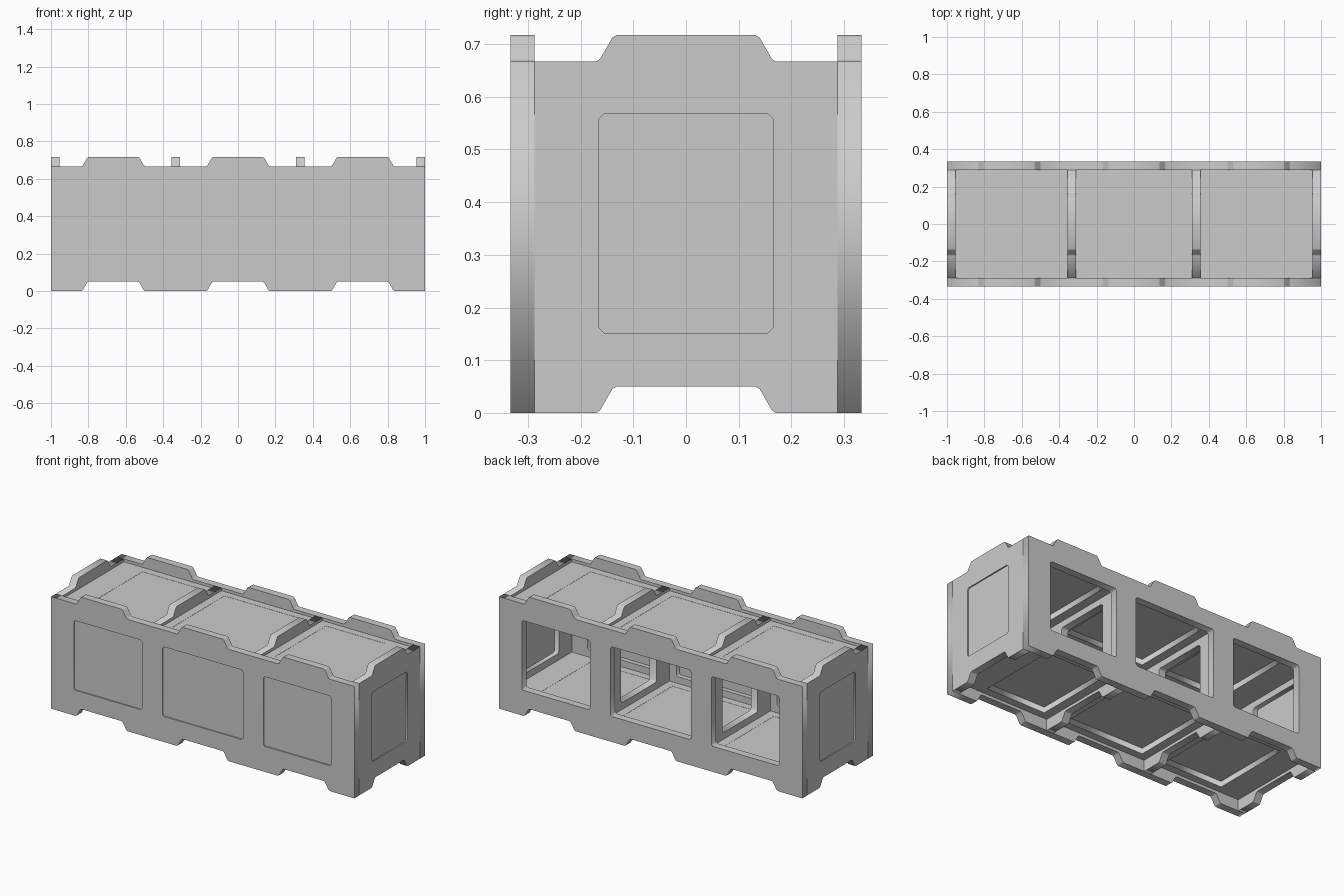
import bpy
from math import radians
from mathutils import Matrix

cube = bpy.data.objects.get("Cube")
if cube:
    bpy.data.objects.remove(cube)

# One plain grey for the whole crate
grey = bpy.data.materials.new("light_grey")
grey.use_nodes = True
colour = (0.6, 0.6, 0.6, 1)
grey.diffuse_color = colour
grey.node_tree.nodes["Principled BSDF"].inputs["Base Color"].default_value = colour

HX, HY, T = 1.0, 0.333, 0.045       # half length, half width, wall thickness
RIM, STEP = 0.667, 0.05             # rim height, height of tabs and notches
CELL = 2 / 3                        # spacing of the three bays
SLAB_LOW, SLAB_HIGH = 0.067, 0.65   # underside of floor, top of lid
WIN_LOW, WIN_HIGH = 0.152, 0.567    # height range of wall openings
PANEL, INSET = 0.01, 0.007

FRONT_MAT = Matrix.Rotation(radians(90), 4, 'X')                  # local xy -> x, z
SIDE_MAT = Matrix.Rotation(radians(90), 4, 'Z') @ FRONT_MAT       # local xy -> y, z
FLAT_MAT = Matrix.Identity(4)


def rect(x0, x1, y0, y1, c=0.0):
    """Rectangle outline with optional chamfered corners."""
    if not c:
        return [(x0, y0), (x1, y0), (x1, y1), (x0, y1)]
    return [(x0 + c, y0), (x1 - c, y0), (x1, y0 + c), (x1, y1 - c),
            (x1 - c, y1), (x0 + c, y1), (x0, y1 - c), (x0, y0 + c)]


def plate(name, outlines, thick, rot, centre):
    """Flat plate from an outer outline and hole outlines."""
    curve = bpy.data.curves.new(name, 'CURVE')
    curve.dimensions = '2D'
    curve.fill_mode = 'BOTH'
    curve.extrude = thick / 2
    for pts in outlines:
        spline = curve.splines.new('POLY')
        spline.points.add(len(pts) - 1)
        for p, (x, y) in zip(spline.points, pts):
            p.co = (x, y, 0, 1)
        spline.use_cyclic_u = True
    temp = bpy.data.objects.new(name + "_outline", curve)
    bpy.context.collection.objects.link(temp)
    graph = bpy.context.evaluated_depsgraph_get()
    mesh = bpy.data.meshes.new_from_object(temp.evaluated_get(graph))
    bpy.data.objects.remove(temp)
    bpy.data.curves.remove(curve)
    mesh.name = name
    mesh.transform(Matrix.Translation(centre) @ rot)
    mesh.materials.clear()
    mesh.materials.append(grey)
    ob = bpy.data.objects.new(name, mesh)
    bpy.context.collection.objects.link(ob)
    return ob


# Slightly rounded flank of one tab: offset from its centre, rise
FLANK = [(-0.17, 0), (-0.163, 0.005), (-0.14, 0.045), (-0.132, STEP)]
TAB = FLANK + [(-x, z) for x, z in reversed(FLANK)]


def wall_outline(half, centres):
    """Wall with notches along the foot and matching tabs along the rim."""
    foot = [(c + x, z) for c in centres for x, z in TAB]
    top = [(x, z + RIM) for x, z in reversed(foot)]
    return [(-half, 0)] + foot + [(half, 0), (half, RIM)] + top + [(-half, RIM)]


bays = [-CELL, 0, CELL]
window_spans = [(-0.85, -0.4), (-0.265, 0.265), (0.4, 0.85)]
hatch_spans = [(-0.8, -0.41), (-0.26, 0.26), (0.41, 0.8)]
names = ["right", "middle", "left"]

# Long walls: closed front, open back
windows = [rect(a, b, WIN_LOW, WIN_HIGH, 0.01) for a, b in window_spans]
for name, side in (("front_wall", -1), ("back_wall", 1)):
    plate(name, [wall_outline(HX, bays)] + windows, T, FRONT_MAT,
          (0, side * (HY - T / 2), 0))
for n, (a, b) in zip(names, window_spans):
    plate("front_panel_" + n, [rect(a, b, WIN_LOW, WIN_HIGH)], PANEL, FRONT_MAT,
          (0, -HY + INSET + PANEL / 2, 0))

# End walls and dividers between the long walls
side_window = rect(-0.166, 0.166, WIN_LOW, WIN_HIGH, 0.01)
cross_walls = {"right_end_wall": -HX + T / 2, "right_divider": -CELL / 2,
               "left_divider": CELL / 2, "left_end_wall": HX - T / 2}
for name, x in cross_walls.items():
    plate(name, [wall_outline(HY - T, [0]), side_window], T, SIDE_MAT, (x, 0, 0))
for name, s in (("right_end_panel", -1), ("left_end_panel", 1)):
    plate(name, [rect(-0.166, 0.166, WIN_LOW, WIN_HIGH)], PANEL, SIDE_MAT,
          (s * (HX - INSET - PANEL / 2), 0, 0))

# Floor and lid frames, each bay closed by a thin panel near the upper face
HATCH_Y = 0.243
edges = [HX - T, CELL / 2 + T / 2, CELL / 2 - T / 2]
bay_spans = [(-edges[0], -edges[1]), (-edges[2], edges[2]), (edges[1], edges[0])]
for name, top in (("floor", SLAB_LOW + T), ("lid", SLAB_HIGH)):
    for n, (a, b), (c, d) in zip(names, bay_spans, hatch_spans):
        plate(name + "_frame_" + n,
              [rect(a, b, -HY + T, HY - T), rect(c, d, -HATCH_Y, HATCH_Y)],
              T, FLAT_MAT, (0, 0, top - T / 2))
        plate(name + "_panel_" + n, [rect(c, d, -HATCH_Y, HATCH_Y)],
              PANEL, FLAT_MAT, (0, 0, top - 0.001 - PANEL / 2))
